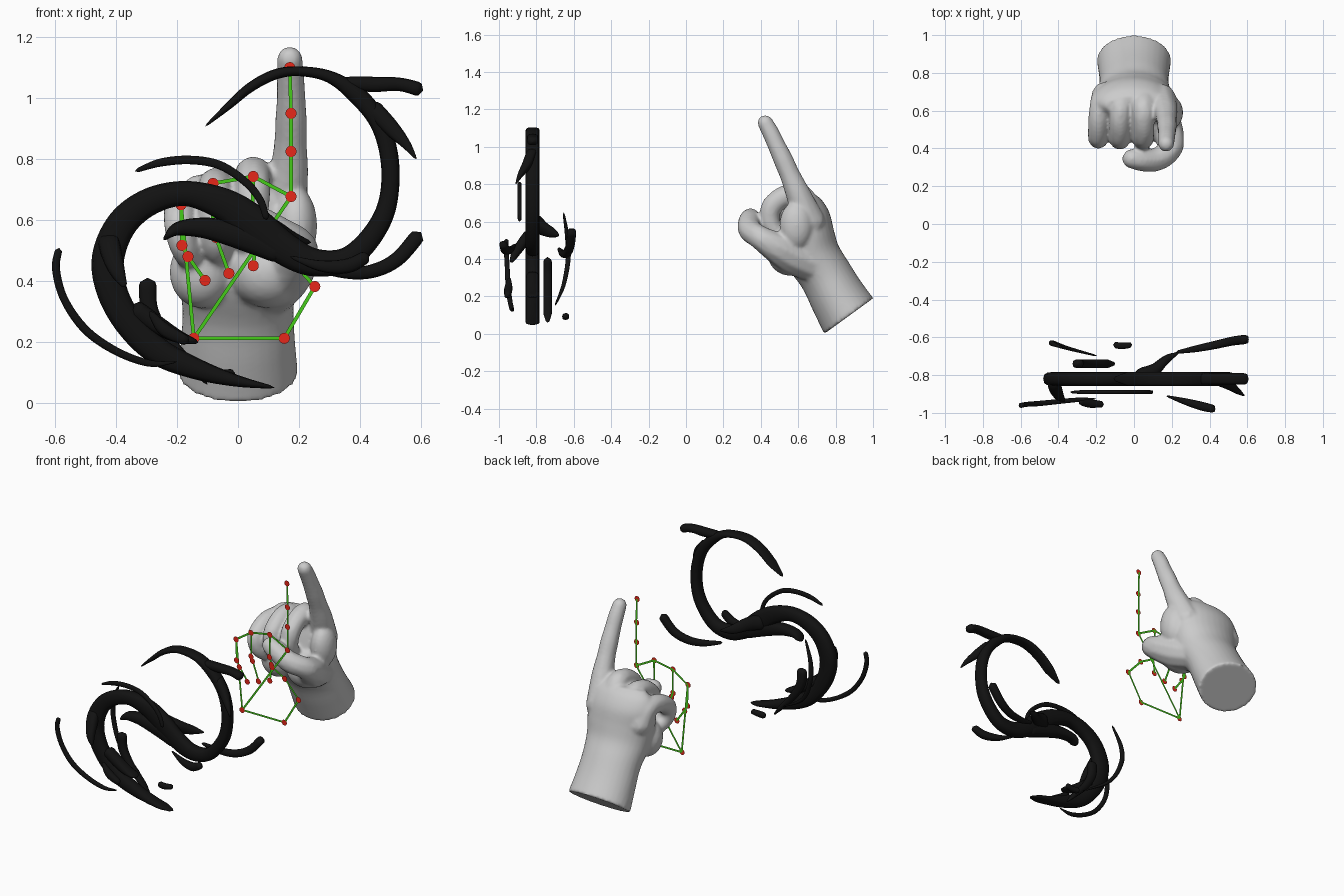
import bpy, bmesh, math
from mathutils import Vector, Matrix


def material(name, rgb):
    m = bpy.data.materials.new(name)
    m.diffuse_color = (*rgb, 1)
    return m


BLACK = material("ink_black", (0.006, 0.006, 0.006))
RED = material("joint_red", (0.8, 0.02, 0.01))
GREEN = material("link_green", (0.06, 0.6, 0.01))


def make_object(name, bm, mat=None, smooth=False):
    bmesh.ops.recalc_face_normals(bm, faces=bm.faces)
    me = bpy.data.meshes.new(name)
    bm.to_mesh(me)
    bm.free()
    ob = bpy.data.objects.new(name, me)
    bpy.context.collection.objects.link(ob)
    if mat:
        me.materials.append(mat)
    if smooth:
        me.polygons.foreach_set("use_smooth", [True] * len(me.polygons))
    return ob


def spline(pts, steps):
    """Catmull-Rom through tuples of any length."""
    p = [Vector(q) for q in pts]
    p = [p[0] * 2 - p[1]] + p + [p[-1] * 2 - p[-2]]
    out = []
    for i in range(1, len(p) - 2):
        a, b, c, d = p[i - 1:i + 3]
        for k in range(steps):
            t = k / steps
            out.append(0.5 * (2 * b + (c - a) * t + (2 * a - 5 * b + 4 * c - d) * t * t
                              + (3 * b - a - 3 * c + d) * t ** 3))
    return out + [p[-2]]


def loft(bm, rings):
    loops = [[bm.verts.new(v) for v in r] for r in rings]
    n = len(loops[0])
    for a, b in zip(loops, loops[1:]):
        for i in range(n):
            bm.faces.new((a[i], a[(i + 1) % n], b[(i + 1) % n], b[i]))
    bm.faces.new(loops[0])
    bm.faces.new(loops[-1][::-1])


def stroke(name, pts, depth=None, steps=8):
    """Brush stroke: points are x, y, z, half width; depth is half thickness in y."""
    s = spline(pts, steps)
    pos = [q.to_3d() for q in s]
    dist = [0]
    for a, b in zip(pos, pos[1:]):
        dist.append(dist[-1] + (b - a).length)
    rings = []
    for i, q in enumerate(s):
        w = max(q[3], 0.003)
        t = pos[min(i + 1, len(pos) - 1)] - pos[max(i - 1, 0)]
        n = Vector((-t.z, 0, t.x)).normalized()
        d = min(1, min(dist[i], dist[-1] - dist[i]) / w)
        r = max(0.04, math.sqrt(1 - (1 - d) ** 2))
        h = (depth * min(1, w / 0.012) if depth else w) * r
        ring = []
        for k in range(12):
            c, e = math.cos(k * math.pi / 6), math.sin(k * math.pi / 6)
            c = math.copysign(abs(c) ** 0.75, c)
            e = math.copysign(abs(e) ** 0.75, e)
            ring.append(pos[i] + n * (w * r * c) + Vector((0, h * e, 0)))
        rings.append(ring)
    bm = bmesh.new()
    loft(bm, rings)
    return make_object(name, bm, BLACK, True)


def flat(pts, y=-0.82):
    return [(x, y, z, w) for x, z, w in pts]


# Main S-shaped swirl
stroke("main_swirl", flat([
    (-.108, .907, .003), (-.03, .975, .012), (.04, 1.035, .016), (.12, 1.077, .017),
    (.20, 1.088, .016), (.30, 1.07, .02), (.39, 1.01, .03), (.46, .923, .03),
    (.495, .815, .03), (.498, .70, .03), (.472, .602, .033), (.407, .51, .037),
    (.335, .464, .04), (.236, .464, .047), (.138, .516, .055), (.04, .595, .06),
    (-.052, .654, .052), (-.174, .687, .041), (-.29, .66, .045), (-.38, .588, .05),
    (-.426, .477, .053), (-.413, .366, .05), (-.354, .257, .047), (-.262, .169, .045),
    (-.14, .113, .035), (-.01, .074, .02), (.12, .05, .004)]), 0.037)

# Spurs growing out of the swirl
stroke("spur_upper_right", flat([(.34, 1.05, .02), (.44, 1.045, .025), (.53, 1.045, .022), (.607, 1.025, .024)]), .03)
stroke("spur_right", [(.43, -.82, .98, .03), (.50, -.85, .905, .027), (.55, -.885, .85, .016), (.585, -.91, .8, .003)])
stroke("spur_middle", [(.0, -.82, .60, .05), (.1, -.78, .57, .04), (.17, -.72, .54, .027), (.24, -.68, .526, .004)])
stroke("spur_inner", flat([(-.245, .535, .004), (-.20, .57, .022), (-.12, .575, .033),
                           (-.04, .56, .04), (.06, .53, .045), (.15, .48, .03)]), .035)
stroke("spur_left", [(-.43, -.82, .56, .035), (-.415, -.87, .49, .034), (-.395, -.91, .43, .025), (-.37, -.935, .38, .008)])
stroke("spur_lower", flat([(-.35, .32, .03), (-.27, .26, .03), (-.2, .22, .022), (-.13, .198, .006)]), .035)

# Loose strokes floating round the swirl
stroke("loose_outer_left", [(-.587, -.96, .508, .012), (-.597, -.96, .44, .013), (-.57, -.955, .34, .013),
                            (-.5, -.95, .24, .014), (-.4, -.94, .17, .013), (-.29, -.93, .13, .011),
                            (-.2, -.925, .135, .003)])
stroke("loose_top_left", flat([(-.338, .76, .006), (-.256, .788, .013), (-.157, .797, .014), (-.06, .78, .014),
                               (.023, .726, .013), (.072, .667, .012), (.095, .60, .01)], -.89), .011)
stroke("loose_lower_right", [(.22, -.68, .455, .008), (.33, -.66, .43, .018), (.43, -.64, .43, .022),
                             (.52, -.62, .47, .024), (.6, -.61, .56, .025)])
stroke("loose_front_right", [(.17, -.91, .48, .004), (.27, -.94, .45, .018), (.36, -.965, .45, .024),
                             (.43, -.98, .485, .02)])
stroke("loose_inner_left", [(-.297, -.74, .41, .03), (-.29, -.74, .31, .027), (-.24, -.74, .22, .022),
                            (-.16, -.74, .13, .015), (-.1, -.74, .06, .004)], .023)
stroke("loose_back_left", [(-.38, -.655, .65, .005), (-.43, -.635, .52, .012), (-.43, -.63, .4, .013),
                           (-.36, -.655, .26, .011), (-.19, -.70, .15, .004)])
stroke("loose_front_left", [(-.29, -.945, .3, .008), (-.24, -.95, .24, .022), (-.16, -.955, .2, .016)])
stroke("loose_bottom", [(-.11, -.64, .092, .017), (-.06, -.645, .092, .017), (-.01, -.64, .098, .014)])

# Flat tracking skeleton in front of the hand
Y = 0.25
wrist = (-.145, .212)
index = [(.174, .677), (.174, .825), (.174, .95), (.17, 1.10)]
middle = [(.05, .743), (.047, .60), (.062, .555), (.05, .45)]
ring = [(-.082, .72), (-.082, .57), (-.072, .543), (-.03, .425)]
pinky = [(-.187, .65), (-.184, .517), (-.164, .48), (-.108, .402)]
thumb = [(.152, .212), (.252, .382), (.155, .49), (.065, .54)]
chains = [[wrist] + thumb, [wrist] + index, middle, ring,
          [wrist] + pinky, [index[0], middle[0], ring[0], pinky[0]]]
bm = bmesh.new()
for chain in chains:
    for a, b in zip(chain, chain[1:]):
        a, b = Vector(a), Vector(b)
        n = (b - a).orthogonal().normalized() * 0.006
        bm.faces.new([bm.verts.new((p.x, Y, p.y)) for p in (a + n, b + n, b - n, a - n)])
make_object("skeleton_links", bm, GREEN)
bm = bmesh.new()
for x, z in [wrist] + index + middle + ring + pinky + thumb:
    bmesh.ops.create_circle(bm, cap_ends=True, segments=24, radius=0.018,
                            matrix=Matrix.Translation((x, Y - .003, z)) @ Matrix.Rotation(math.pi / 2, 4, 'X'))
make_object("skeleton_joints", bm, RED)

# Hand: forearm and palm loft (x, y, z, half width, half thickness, tilt)
bm = bmesh.new()
sections = [(0, .87, .095, .197, .162, 36), (.0, .805, .205, .187, .15, 33), (.0, .745, .315, .183, .142, 29),
            (.0, .675, .42, .20, .15, 19), (.0, .65, .52, .215, .145, 14), (-.01, .645, .62, .215, .125, 14),
            (-.01, .635, .70, .19, .09, 12), (.0, .625, .745, .15, .05, 12)]
rings = []
for x, y, z, hx, ht, tilt in spline(sections, 4):
    c, s = math.cos(math.radians(tilt)), math.sin(math.radians(tilt))
    rings.append([(x + hx * math.cos(a), y + ht * math.sin(a) * c, z + ht * math.sin(a) * s)
                  for a in (k * math.tau / 32 for k in range(32))])
loft(bm, rings)


def limb(pts, steps=9):
    """Chain of balls that fuses into a finger when remeshed: x, y, z, radius."""
    for x, y, z, r in spline(pts, steps):
        bmesh.ops.create_icosphere(bm, subdivisions=2, radius=r, matrix=Matrix.Translation((x, y, z)))


# Fingers: pointing index, three curled, thumb folded across
limb([(.14, .66, .60, .085), (.165, .60, .745, .068), (.172, .555, .85, .056), (.174, .52, .93, .054),
      (.174, .485, 1.005, .049), (.172, .455, 1.07, .047), (.17, .424, 1.128, .043)])
limb([(.05, .665, .64, .08), (.05, .61, .74, .065), (.05, .53, .735, .06), (.05, .46, .68, .058),
      (.045, .45, .60, .054), (.04, .49, .535, .05), (.04, .55, .51, .05)])
limb([(-.06, .67, .62, .08), (-.07, .625, .705, .062), (-.075, .54, .705, .058), (-.075, .46, .645, .057),
      (-.075, .45, .57, .054), (-.07, .48, .51, .05), (-.06, .55, .49, .05)])
limb([(-.15, .68, .56, .075), (-.175, .635, .645, .06), (-.188, .55, .65, .056), (-.192, .465, .60, .054),
      (-.185, .45, .54, .05), (-.165, .48, .49, .047), (-.14, .55, .47, .047)])
limb([(.10, .67, .37, .095), (.14, .56, .42, .10), (.185, .47, .47, .082), (.19, .395, .515, .065),
      (.12, .342, .555, .064), (.04, .338, .60, .06), (-.01, .345, .62, .053)])
# Thumb pad, thumb web and heel of the palm
for loc, size in [((.10, .555, .43), (.13, .12, .12)), ((.19, .59, .58), (.07, .09, .13)),
                  ((-.12, .58, .43), (.105, .10, .12))]:
    bmesh.ops.create_icosphere(bm, subdivisions=3, radius=1,
                               matrix=Matrix.Translation(loc) @ Matrix.Diagonal((*size, 1)))
hand = make_object("pointing_hand", bm)
rm = hand.modifiers.new("fuse", 'REMESH')
rm.mode = 'VOXEL'
rm.voxel_size = 0.01
rm.use_smooth_shade = True
sm = hand.modifiers.new("soften", 'SMOOTH')
sm.factor = 0.5
sm.iterations = 6
